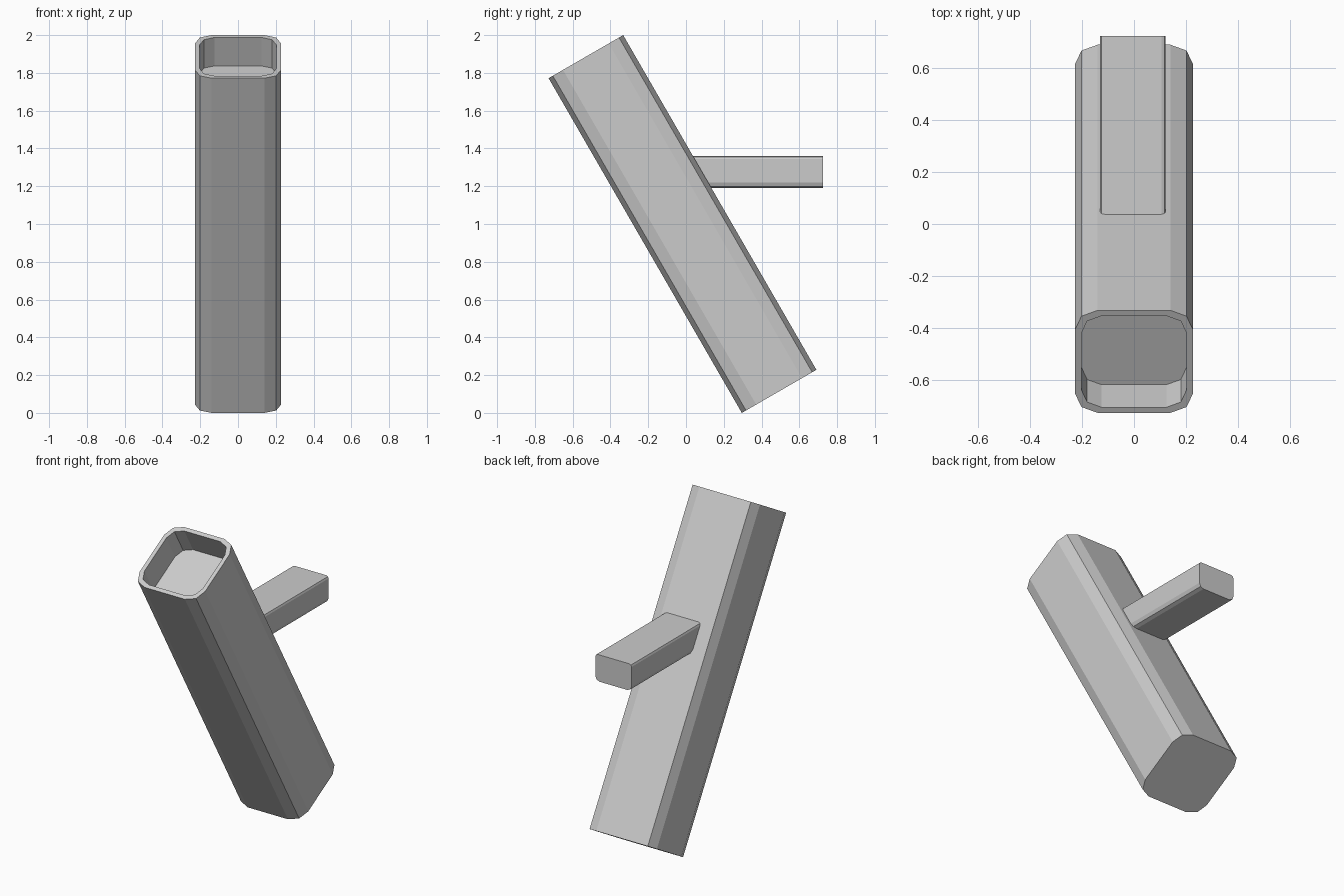
import bpy, bmesh, math
from mathutils import Matrix

if "Cube" in bpy.data.objects:
    bpy.data.objects.remove(bpy.data.objects["Cube"])


def rounded_rect(hx, hy, r_top, r_bottom, segs=2):
    """Outline of a rectangle with arc corners, counter-clockwise."""
    pts = []
    corners = [(1, 1, r_top), (-1, 1, r_top), (-1, -1, r_bottom), (1, -1, r_bottom)]
    for i, (sx, sy, r) in enumerate(corners):
        for k in range(segs + 1):
            a = math.pi / 2 * (i + k / segs)
            pts.append((sx * (hx - r) + r * math.cos(a), sy * (hy - r) + r * math.sin(a)))
    return pts


def loft(name, rings, matrix):
    """Skin a list of (outline, height) rings and cap both ends."""
    bm = bmesh.new()
    loops = [[bm.verts.new((x, y, z)) for x, y in outline] for outline, z in rings]
    n = len(loops[0])
    for a, b in zip(loops, loops[1:]):
        for i in range(n):
            j = (i + 1) % n
            bm.faces.new((a[i], a[j], b[j], b[i]))
    bm.faces.new(loops[0][::-1])
    bm.faces.new(loops[-1])
    bmesh.ops.recalc_face_normals(bm, faces=bm.faces)
    mesh = bpy.data.meshes.new(name)
    bm.to_mesh(mesh)
    bm.free()
    obj = bpy.data.objects.new(name, mesh)
    obj.matrix_world = matrix
    bpy.context.collection.objects.link(obj)
    return obj


# Leaning tube with a shallow recess at its top end
length, depth = 2.046, 0.174
outer = rounded_rect(0.228, 0.228, 0.088, 0.088)
inner = rounded_rect(0.203, 0.203, 0.078, 0.078)
lean = Matrix.Translation((0, 0.493, 0.114)) @ Matrix.Rotation(math.radians(30), 4, 'X')
loft("tube", [(outer, 0), (outer, length), (inner, length), (inner, length - depth)], lean)

# Horizontal peg sticking out of the back, rooted inside the tube
bar = rounded_rect(0.126, 0.084, 0.016, 0.03)
back = Matrix.Translation((-0.004, 0, 1.275)) @ Matrix.Rotation(math.radians(90), 4, 'X')
loft("peg", [(bar, -0.725), (bar, 0.0)], back)
